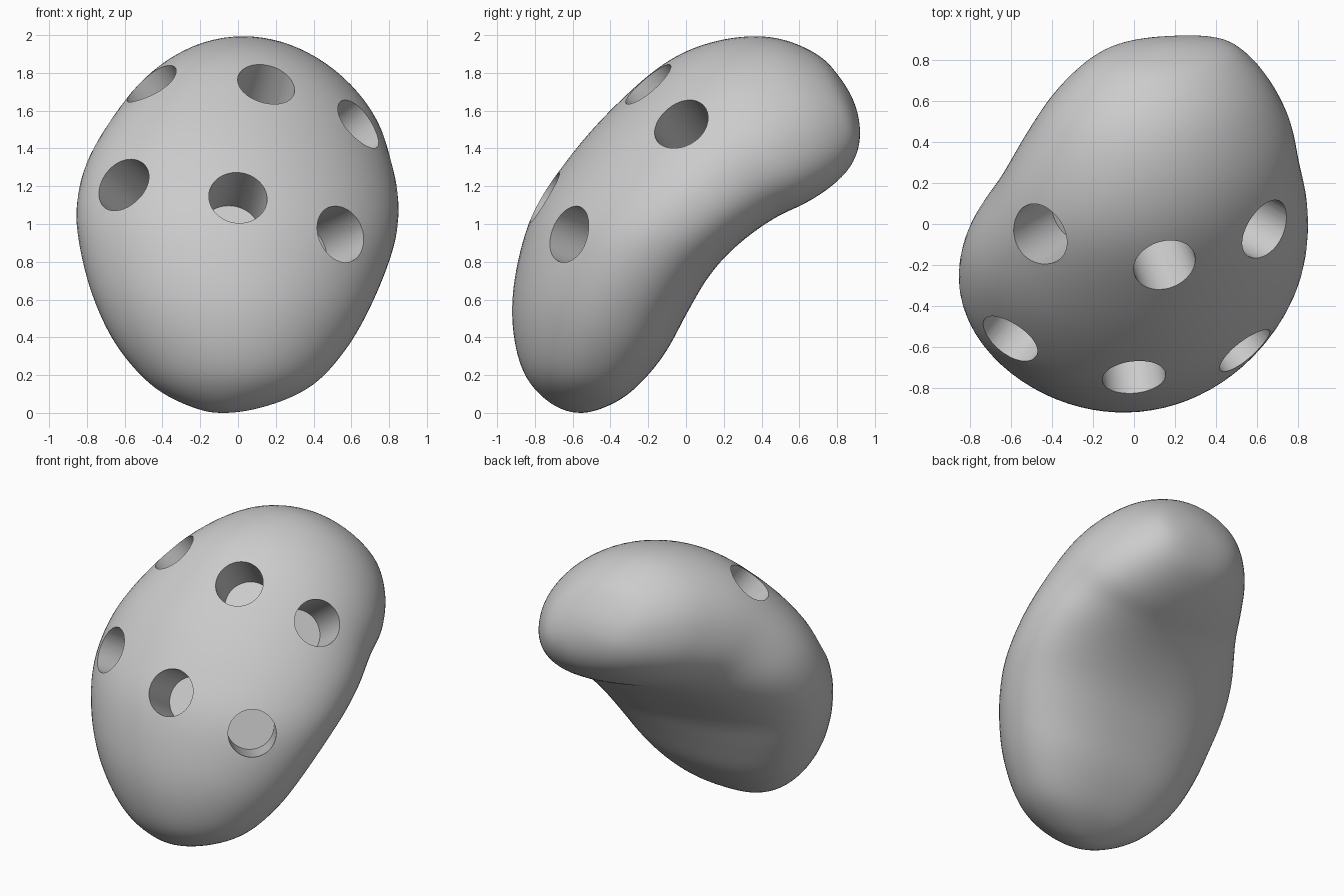
import bpy, bmesh, math
from mathutils import Vector
from mathutils.bvhtree import BVHTree

cube = bpy.data.objects.get("Cube")
if cube:
    bpy.data.objects.remove(cube)

SIDES = 72          # points around each cross-section
STEPS = 7           # rings between neighbouring stations
BACK_POWER = 2.25   # fullness of the back, where 2 is an ellipse
BOW = 0.08          # how far the flanks sweep backwards
HOLE_RADIUS = 0.155
HOLE_DEPTH = 0.35

# Cross-sections along the bent spine: front y, z, back y, z, then x limits
stations = [
    (-.58, .00, -.58, .00, -.08, -.08),
    (-.73, .06, -.43, .03, -.27, .17),
    (-.86, .21, -.28, .12, -.47, .41),
    (-.92, .45, -.12, .30, -.65, .59),
    (-.91, .72, .00, .52, -.77, .72),
    (-.82, 1.05, .10, .70, -.84, .81),
    (-.65, 1.32, .20, .83, -.86, .85),
    (-.42, 1.59, .33, .95, -.81, .85),
    (-.12, 1.855, .48, 1.05, -.67, .81),
    (.16, 1.975, .63, 1.12, -.55, .77),
    (.45, 1.995, .77, 1.21, -.41, .68),
    (.69, 1.905, .875, 1.32, -.24, .56),
    (.82, 1.77, .92, 1.46, -.07, .43),
    (.90, 1.62, .90, 1.62, .18, .18),
]

# Rim centres of the finger holes
holes = [(-.60, -.55, 1.20), (-.46, -.05, 1.74), (.15, -.20, 1.74),
         (.00, -.75, 1.14), (.63, -.02, 1.52), (.53, -.60, .94)]


def flipped(s):
    """The same section seen past a pole, so the ends close as round domes."""
    return (s[2], s[3], s[0], s[1], s[5], s[4])


def blend(a, b, c, d, t):
    """Smooth curve from b to c."""
    return b + 0.5 * t * (c - a + t * (2 * a - 5 * b + 4 * c - d
                                       + t * (3 * (b - c) + d - a)))


def section_ring(bm, s):
    """One leaning, bowed oval across the spine."""
    front, back = Vector((0, s[0], s[1])), Vector((0, s[2], s[3]))
    middle, half = (front + back) / 2, (front - back) / 2
    centre, width = (s[4] + s[5]) / 2, (s[5] - s[4]) / 2
    tilt = 0.12 * middle.z - 0.03
    backward = half.normalized() * -width
    half = half / math.hypot(1, tilt * width / half.length)
    ring = []
    for i in range(SIDES):
        a = math.tau * i / SIDES
        power = 2 / BACK_POWER if math.sin(a) < 0 else 1
        across = math.copysign(abs(math.cos(a)) ** power, math.cos(a))
        through = math.copysign(abs(math.sin(a)) ** power, math.sin(a))
        p = middle + half * through + backward * (tilt * across + BOW * across ** 2)
        ring.append(bm.verts.new((centre + width * across, p.y, p.z)))
    return ring


def pole(bm, s):
    return bm.verts.new((s[4], s[0], s[1]))


# Body: loft through all stations, closed by a fan at each end
bm = bmesh.new()
path = [flipped(stations[1])] + stations + [flipped(stations[-2])]
rings = []
for i in range(len(stations) - 1):
    for k in range(STEPS):
        if i + k > 0:
            s = [blend(*v, k / STEPS) for v in zip(*path[i:i + 4])]
            rings.append(section_ring(bm, s))
for low, high in zip(rings, rings[1:]):
    for i in range(SIDES):
        j = (i + 1) % SIDES
        bm.faces.new((low[i], low[j], high[j], high[i]))
for tip, ring in ((pole(bm, stations[0]), rings[0]),
                  (pole(bm, stations[-1]), rings[-1])):
    for i in range(SIDES):
        bm.faces.new((tip, ring[i], ring[(i + 1) % SIDES]))

# Even out the loft and rest it on the ground
for _ in range(6):
    bmesh.ops.smooth_vert(bm, verts=bm.verts, factor=0.5,
                          use_axis_x=True, use_axis_y=True, use_axis_z=True)
bmesh.ops.recalc_face_normals(bm, faces=bm.faces)
lowest = min(v.co.z for v in bm.verts)
bmesh.ops.translate(bm, verts=bm.verts, vec=(0, 0, -lowest))

surface = BVHTree.FromBMesh(bm)


def add_object(name, mesh_data):
    mesh = bpy.data.meshes.new(name)
    mesh_data.to_mesh(mesh)
    mesh_data.free()
    obj = bpy.data.objects.new(name, mesh)
    bpy.context.collection.objects.link(obj)
    return obj


body = add_object("body", bm)

# Finger holes: flat-bottomed round bores square to the surface
cut = bmesh.new()
for rim in holes:
    point, normal, _, _ = surface.find_nearest(Vector(rim))
    turn = normal.to_track_quat('Z', 'Y').to_matrix().to_4x4()
    turn.translation = point
    made = bmesh.ops.create_cone(cut, cap_ends=True, segments=48, depth=2 * HOLE_DEPTH,
                                 radius1=HOLE_RADIUS, radius2=HOLE_RADIUS)
    bmesh.ops.transform(cut, matrix=turn, verts=made["verts"])
cutter = add_object("hole_cutter", cut)
cutter.hide_render = True

# One grey clay material
clay = bpy.data.materials.new("grey clay")
clay.use_nodes = True
grey = (0.6, 0.6, 0.6, 1)
clay.diffuse_color = grey
clay.node_tree.nodes["Principled BSDF"].inputs["Base Color"].default_value = grey
for obj in (body, cutter):
    obj.data.materials.append(clay)

# Bore the holes, then shade smooth with crisp rims
bpy.context.view_layer.objects.active = body
body.select_set(True)
bore = body.modifiers.new("bore", 'BOOLEAN')
bore.operation = 'DIFFERENCE'
bore.solver = 'EXACT'
bore.object = cutter
bpy.ops.object.modifier_apply(modifier=bore.name)
bpy.data.objects.remove(cutter)
bpy.ops.object.shade_smooth_by_angle(angle=math.radians(35))
